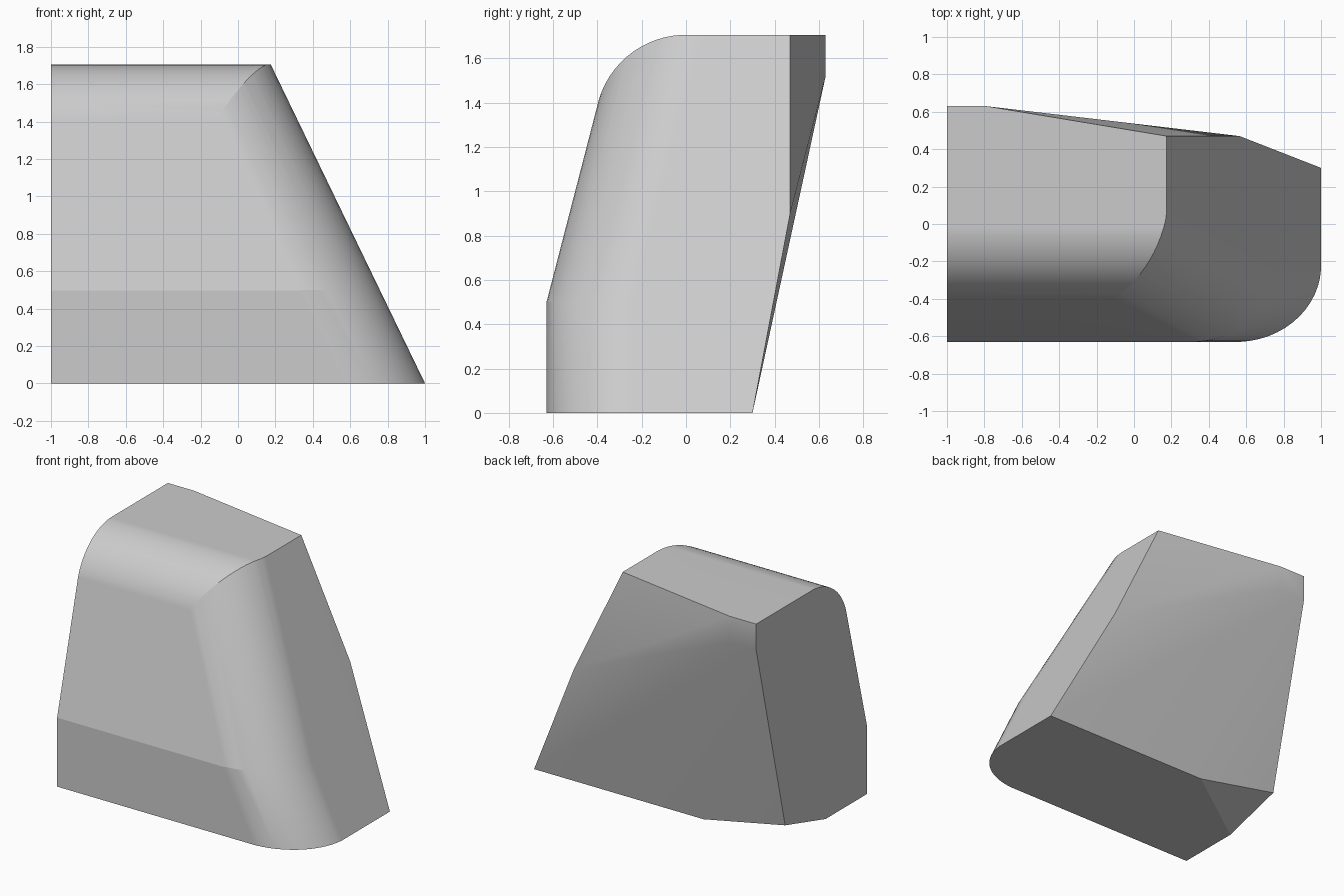
import bpy, bmesh
from math import sin, cos, tan, pi, radians
from mathutils import Vector

if "Cube" in bpy.data.objects:
    bpy.data.objects.remove(bpy.data.objects["Cube"], do_unlink=True)

TOP, HALF, R, BEND = 1.705, 0.63, 0.41, 0.5
SLOPE = 0.825 / TOP            # lean of the sloped end
LEAN = radians(14.5)           # lean of the upper front
RX = R * (1 + SLOPE ** 2) ** 0.5
STEPS = 14


def end(y, z):
    """Point on the sloped end."""
    return (1 - SLOPE * z, y, z)


bm = bmesh.new()

# Blank: flat end, sloped end, faceted back and clipped bottom corner
points = [end(-HALF, 0), end(-HALF, TOP), end(0.3, 0), end(0.47, 0.9), end(0.47, TOP),
          (-1, -HALF, 0), (-1, -HALF, TOP), (-1, -0.16, 0), (-1, 0.3, 0.13), (-0.35, 0.3, 0),
          (-1, HALF, 1.52), (-0.79, HALF, 1.52), (-1, HALF, TOP), (-0.79, HALF, TOP)]
for p in points:
    bm.verts.new(p)
bmesh.ops.convex_hull(bm, input=bm.verts[:])
bmesh.ops.dissolve_limit(bm, angle_limit=0.002, verts=bm.verts[:], edges=bm.edges[:])


def slice_off(co, no):
    """Remove everything beyond a plane and close the cut."""
    geom = bm.verts[:] + bm.edges[:] + bm.faces[:]
    cut = bmesh.ops.bisect_plane(bm, geom=geom, dist=1e-5, plane_co=co,
                                 plane_no=no, clear_outer=True)["geom_cut"]
    edges = [e for e in cut if isinstance(e, bmesh.types.BMEdge) and e.is_boundary]
    if len(edges) > 2:
        bmesh.ops.contextual_create(bm, geom=edges)


# Leaning upper front and its rounded top edge
for i in range(STEPS):
    a = LEAN + (pi / 2 - LEAN) * i / STEPS
    n = Vector((0, -cos(a), sin(a)))
    slice_off(Vector((0, 0, TOP - R)) + n * R, n)

# Rounded corner between the front and the sloped end, lower then upper run
for lean in (0, tan(LEAN)):
    axis = Vector((-SLOPE, lean, 1))
    centre = Vector((1 - RX - SLOPE * BEND, R - HALF, BEND))
    for i in range(1, STEPS):
        t = pi / 2 * i / STEPS
        n = Vector((-RX * sin(t), -R * cos(t), 0)).cross(axis).normalized()
        out = Vector((cos(t), -sin(t), 0))
        slice_off(centre + Vector((RX * cos(t), -R * sin(t), 0)), n if n.dot(out) > 0 else -n)

bmesh.ops.remove_doubles(bm, verts=bm.verts[:], dist=1e-4)
bmesh.ops.recalc_face_normals(bm, faces=bm.faces[:])

mesh = bpy.data.meshes.new("wedge_block")
bm.to_mesh(mesh)
bm.free()
block = bpy.data.objects.new("wedge_block", mesh)
bpy.context.collection.objects.link(block)

# Plain grey finish
grey = bpy.data.materials.new("light_grey")
grey.use_nodes = True
colour = (0.6, 0.6, 0.6, 1)
grey.diffuse_color = colour
grey.node_tree.nodes["Principled BSDF"].inputs["Base Color"].default_value = colour
mesh.materials.append(grey)

# Smooth rounds, crisp edges
bpy.ops.object.select_all(action='DESELECT')
block.select_set(True)
bpy.context.view_layer.objects.active = block
bpy.ops.object.shade_smooth_by_angle(angle=radians(13))
block.modifiers.new("clean_shading", 'WEIGHTED_NORMAL').keep_sharp = True
